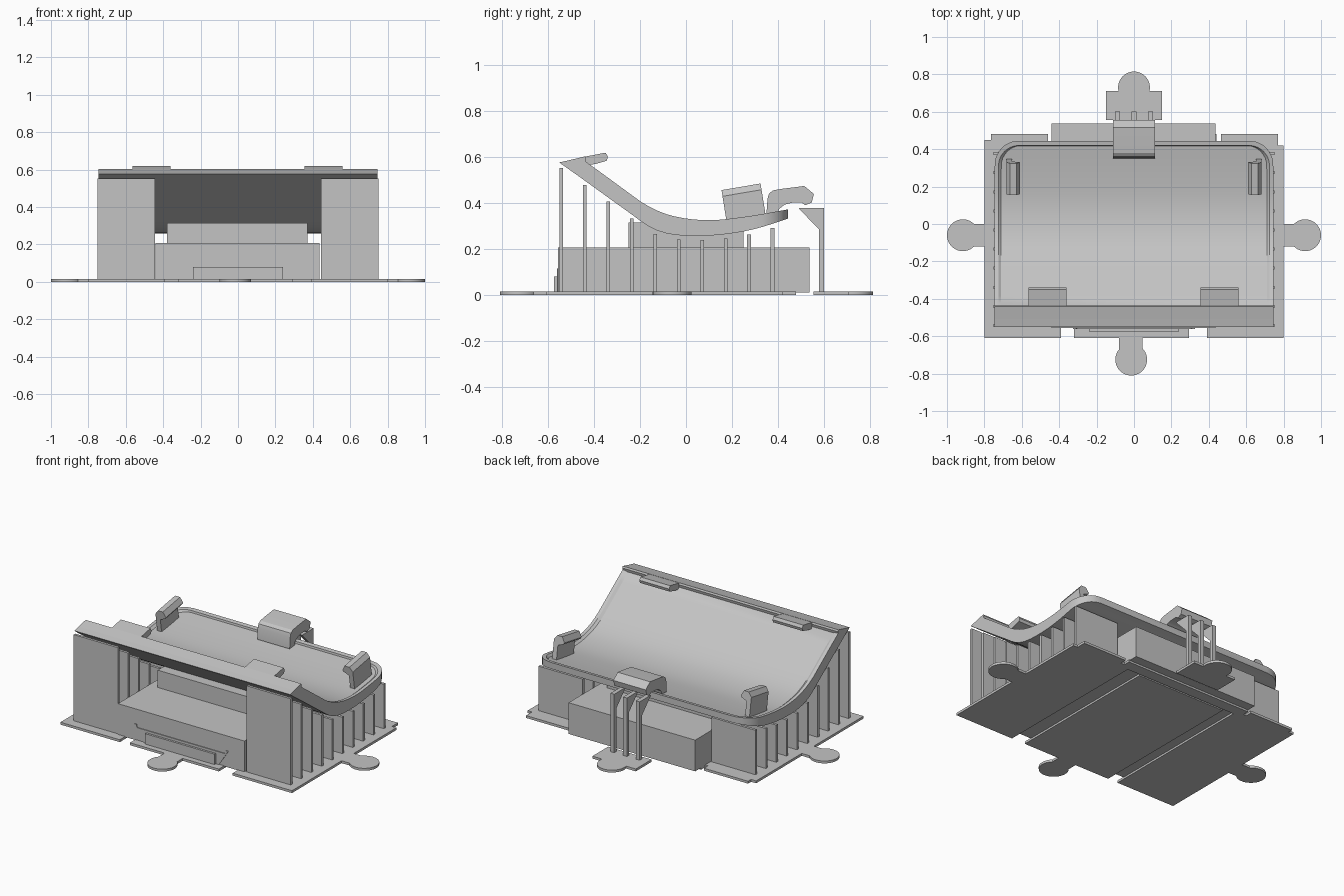
import bpy, bmesh, math

if "Cube" in bpy.data.objects:
    bpy.data.objects.remove(bpy.data.objects["Cube"])

mat = bpy.data.materials.new("plain_grey")
mat.diffuse_color = (0.55, 0.55, 0.55, 1)
mat.use_nodes = True
mat.node_tree.nodes["Principled BSDF"].inputs["Base Color"].default_value = mat.diffuse_color


def finish(name, bm, smooth=False):
    bmesh.ops.recalc_face_normals(bm, faces=bm.faces)
    me = bpy.data.meshes.new(name)
    bm.to_mesh(me)
    bm.free()
    me.materials.append(mat)
    ob = bpy.data.objects.new(name, me)
    bpy.context.collection.objects.link(ob)
    if smooth:
        bpy.ops.object.select_all(action='DESELECT')
        ob.select_set(True)
        bpy.context.view_layer.objects.active = ob
        bpy.ops.object.shade_smooth_by_angle(angle=math.radians(25))
    return ob


def prism(name, pts, a, b, axis, smooth=False):
    """Extrude a 2D outline from a to b along the given axis."""
    place = {'X': lambda p, t: (t, p[0], p[1]),
             'Y': lambda p, t: (p[0], t, p[1]),
             'Z': lambda p, t: (p[0], p[1], t)}[axis]
    bm = bmesh.new()
    lo = [bm.verts.new(place(p, a)) for p in pts]
    hi = [bm.verts.new(place(p, b)) for p in pts]
    n = len(pts)
    bm.faces.new(lo)
    bm.faces.new(hi)
    for i in range(n):
        j = (i + 1) % n
        bm.faces.new((lo[i], lo[j], hi[j], hi[i]))
    return finish(name, bm, smooth)


def box(name, x0, x1, y0, y1, z0, z1):
    return prism(name, [(x0, y0), (x1, y0), (x1, y1), (x0, y1)], z0, z1, 'Z')


def curve(pts, y):
    """Smooth height curve through (y, z) points."""
    def slope(i):
        a, b = pts[max(i - 1, 0)], pts[min(i + 1, len(pts) - 1)]
        return (b[1] - a[1]) / (b[0] - a[0])
    for i in range(len(pts) - 1):
        (y0, z0), (y1, z1) = pts[i], pts[i + 1]
        if y <= y1 or i == len(pts) - 2:
            h = y1 - y0
            t = (y - y0) / h
            return ((2*t**3 - 3*t*t + 1) * z0 + (t**3 - 2*t*t + t) * h * slope(i)
                    + (3*t*t - 2*t**3) * z1 + (t**3 - t*t) * h * slope(i + 1))


TOP = [(-0.46, 0.598), (-0.36, 0.526), (-0.26, 0.453), (-0.17, 0.39),
       (-0.06, 0.345), (0.09, 0.326), (0.25, 0.34), (0.445, 0.373)]
BOTTOM = [(-0.55, 0.576), (-0.45, 0.505), (-0.25, 0.361), (-0.15, 0.292),
          (-0.06, 0.264), (0.06, 0.258), (0.17, 0.265), (0.3, 0.288), (0.445, 0.333)]

# Base sheets, split into centre, sides and rear strip
T = 0.015
prism("base_sheet_right", [(.39, -.61), (.8, -.61), (.8, .42), (.77, .42), (.77, .48),
                           (.465, .48), (.465, .44), (.39, .44)], 0, T, 'Z')
prism("base_sheet_left", [(-.39, -.61), (-.8, -.61), (-.8, .45), (-.765, .45), (-.765, .48),
                          (-.46, .48), (-.46, .44), (-.39, .44)], 0, T, 'Z')
box("base_sheet_centre", -.32, .295, -.61, .4, 0, T)
box("base_sheet_rear_strip", -.44, .44, .41, .48, 0, T)
box("base_sheet_rear", -.15, .15, .555, .71, 0, T)


# Round tabs with necks
def round_tab(name, cx, cy, r=0.085):
    pts = [(cx + r * math.cos(k * math.tau / 40), cy + r * math.sin(k * math.tau / 40))
           for k in range(40)]
    prism(name + "_disc", pts, 0, T, 'Z', True)


round_tab("right_tab", .915, -.06)
round_tab("left_tab", -.915, -.06)
round_tab("front_tab", -.015, -.725)
round_tab("rear_tab", 0, .73)
box("right_tab_neck", .8, .88, -.12, 0, 0, T)
box("left_tab_neck", -.88, -.8, -.12, 0, 0, T)
box("front_tab_neck", -.08, .045, -.7, -.61, 0, T)

# Solid support blocks
box("lower_block", -.44, .435, -.557, .538, .012, .207)
prism("upper_block", [(-.25, .2), (-.25, .315), (-.18, .315), (-.08, .28), (.1, .27),
                      (.25, .285), (.25, .2)], -.38, .372, 'X')
# Front recess outline and step on the lower block
prism("front_panel", [(-.26, .015), (.26, .015), (.31, .09), (.325, .115), (.31, .115), (.305, .095),
                      (-.305, .095), (-.31, .115), (-.325, .115), (-.31, .09)], -.562, -.55, 'Y')
box("front_step", -.24, .24, -.575, -.55, .012, .08)

# Thin support walls under both sides of the tray
for i in range(10):
    y = -0.543 + i * 0.1022
    top = max(curve(BOTTOM, y) - 0.018, 0.2)
    for s, side in ((1, "right"), (-1, "left")):
        x0, x1 = sorted((s * .445, s * .75))
        box(f"support_wall_{side}_{i}", x0, x1, y - .008, y + .008, .01, top)


# Curved tray: cross-sections swept from front to back
def half_width(y, w, back, r):
    d = y - (back - r)
    return w if d <= 0 else w - r + math.sqrt(max(r * r - d * d, 0))


ys = [-.55, -.5, -.46] + [-.46 + .0375 * k for k in range(1, 21)]
ys += [.31 + .11 * math.sin(k * math.pi / 16) for k in range(1, 8)] + [.42, .43, .44, .445]
bm = bmesh.new()
rows = []
for y in ys:
    w = half_width(y, .745, .445, .13)
    wi = min(half_width(min(y, .42), .725, .42, .11), w - .015)
    rim = .578 + (y + .55) * .222 if y <= -.46 else curve(TOP, y)
    bot = curve(BOTTOM, y)
    floor = rim - .012 if -.46 < y < .419 else rim
    half = [(w, bot), (w, rim), (wi, rim), (wi - .015, floor)]
    prof = half + [(-x, z) for x, z in reversed(half)]
    rows.append([bm.verts.new((x, y, z)) for x, z in prof])
for a, b in zip(rows, rows[1:]):
    for i in range(8):
        j = (i + 1) % 8
        bm.faces.new((a[i], a[j], b[j], b[i]))
bm.faces.new(rows[0])
bm.faces.new(rows[-1])
bmesh.ops.remove_doubles(bm, verts=bm.verts, dist=1e-5)
finish("curved_tray", bm, True)

# Front ledge with two retaining tongues
prism("front_ledge", [(-.55, .577), (-.44, .604), (-.435, .594), (-.44, .574), (-.5, .55)],
      -.745, .745, 'X')
for x0, x1, side in ((-.565, -.36, "left"), (.355, .56, "right")):
    prism("ledge_tongue_" + side, [(-.46, .599), (-.35, .62), (-.34, .603), (-.345, .585),
                                   (-.39, .572), (-.46, .56)], x0, x1, 'X')

# Side clips: hooked section leaning with the tray
for s, side in ((1, "right"), (-1, "left")):
    bm = bmesh.new()
    section = [(.652, -.02), (.682, -.02), (.682, .1), (.662, .127), (.628, .127),
               (.61, .095), (.615, .085), (.652, .07)]
    ends = []
    for y in (.175, .345):
        ends.append([bm.verts.new((s * x, y - .16 * h, .33 + .17 * (y - .175) + h))
                     for x, h in section])
    for e in ends:
        bm.faces.new(e)
    for i in range(8):
        j = (i + 1) % 8
        bm.faces.new((ends[0][i], ends[0][j], ends[1][j], ends[1][i]))
    finish("side_clip_" + side, bm)

# Rear latch hooked over the back edge
prism("rear_latch", [(.35, .35), (.355, .42), (.362, .443), (.38, .456), (.42, .463), (.515, .475),
                     (.557, .44), (.548, .404), (.52, .391), (.503, .404), (.46, .402),
                     (.43, .394), (.405, .375), (.4, .355)], -.112, .112, 'X', True)

# Three posts carrying the latch
for i, x in enumerate((-.088, 0, .088)):
    prism(f"latch_post_{i}", [(.58, .01), (.602, .01), (.602, .38), (.49, .38), (.5, .368),
                              (.58, .285)], x - .013, x + .013, 'X')
